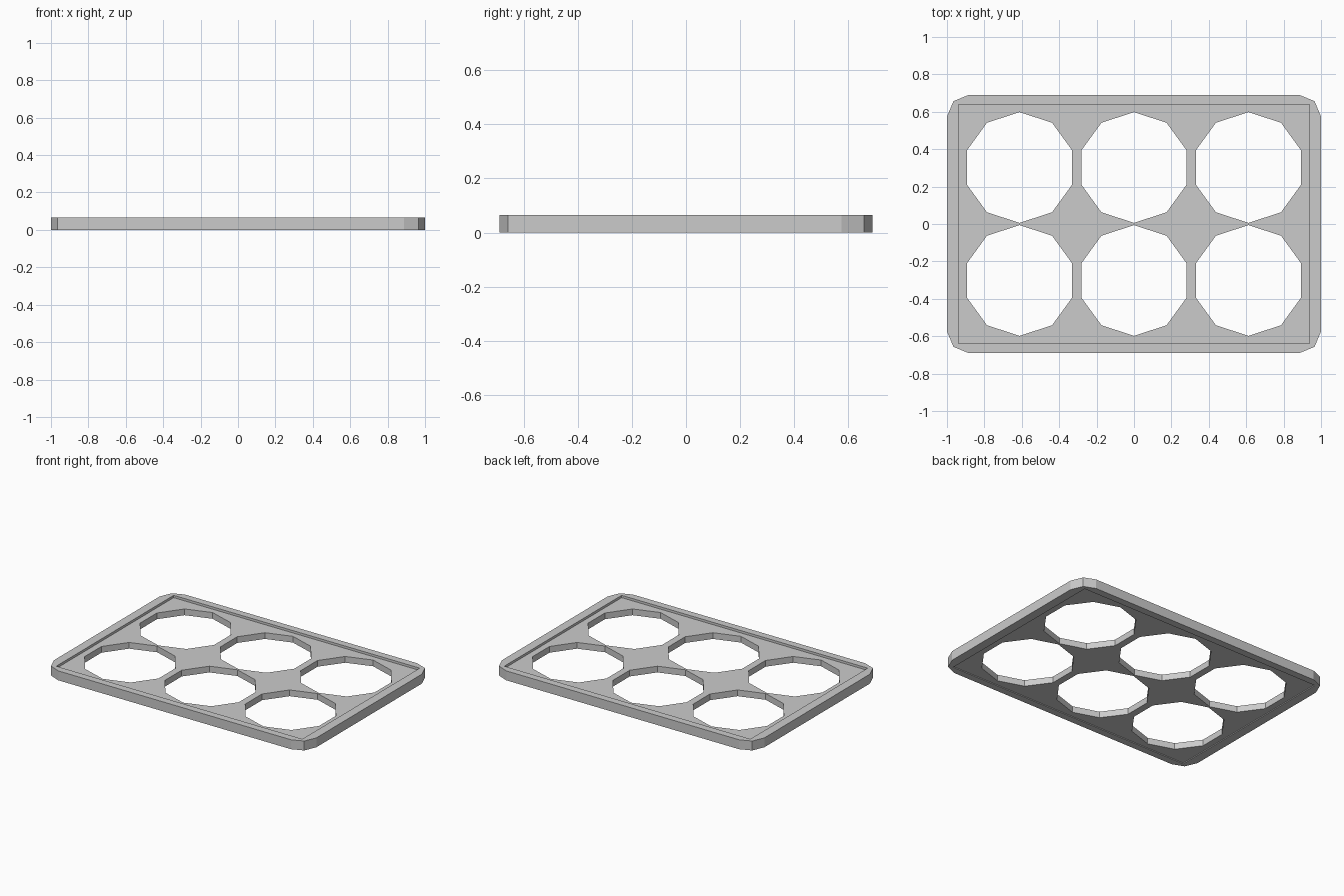
import bpy, bmesh
from math import sin, cos, pi

if "Cube" in bpy.data.objects:
    bpy.data.objects.remove(bpy.data.objects["Cube"])


def rectangle(x, y):
    return [(x, y), (-x, y), (-x, -y), (x, -y)]


def decagon(cx, cy, r):
    return [(cx + r * sin(i * pi / 5), cy + r * cos(i * pi / 5)) for i in range(10)]


def slab(name, loops, z0, z1):
    """Flat outline with holes, extruded from z0 to z1."""
    bm = bmesh.new()
    edges = []
    for loop in loops:
        vs = [bm.verts.new((x, y, z0)) for x, y in loop]
        edges += [bm.edges.new((a, b)) for a, b in zip(vs, vs[1:] + vs[:1])]
    bmesh.ops.triangle_fill(bm, edges=edges, use_beauty=True, normal=(0, 0, 1))
    top = bmesh.ops.extrude_face_region(bm, geom=bm.faces[:])["geom"]
    bmesh.ops.translate(bm, vec=(0, 0, z1 - z0),
                        verts=[v for v in top if isinstance(v, bmesh.types.BMVert)])
    bmesh.ops.recalc_face_normals(bm, faces=bm.faces[:])
    # merge the triangulated flat caps
    bmesh.ops.dissolve_limit(bm, angle_limit=0.01, verts=bm.verts[:], edges=bm.edges[:])
    me = bpy.data.meshes.new(name)
    bm.to_mesh(me)
    bm.free()
    ob = bpy.data.objects.new(name, me)
    bpy.context.collection.objects.link(ob)
    return ob


# Raised rim with blunted outer corners and a square inner edge
corner = [(1.0, 0.575), (0.965, 0.657), (0.887, 0.689)]
outline = []
for sx, sy in ((1, 1), (-1, 1), (-1, -1), (1, -1)):
    pts = [(sx * x, sy * y) for x, y in corner]
    outline += pts if sx * sy > 0 else pts[::-1]
slab("rim", [outline, rectangle(0.938, 0.639)], 0.0, 0.065)

# Recessed plate with two rows of three ten-sided holes
holes = [decagon(x, y, 0.296) for x in (-0.612, 0, 0.612) for y in (-0.302, 0.302)]
slab("holder_plate", [rectangle(0.938, 0.639)] + holes, 0.006, 0.049)
